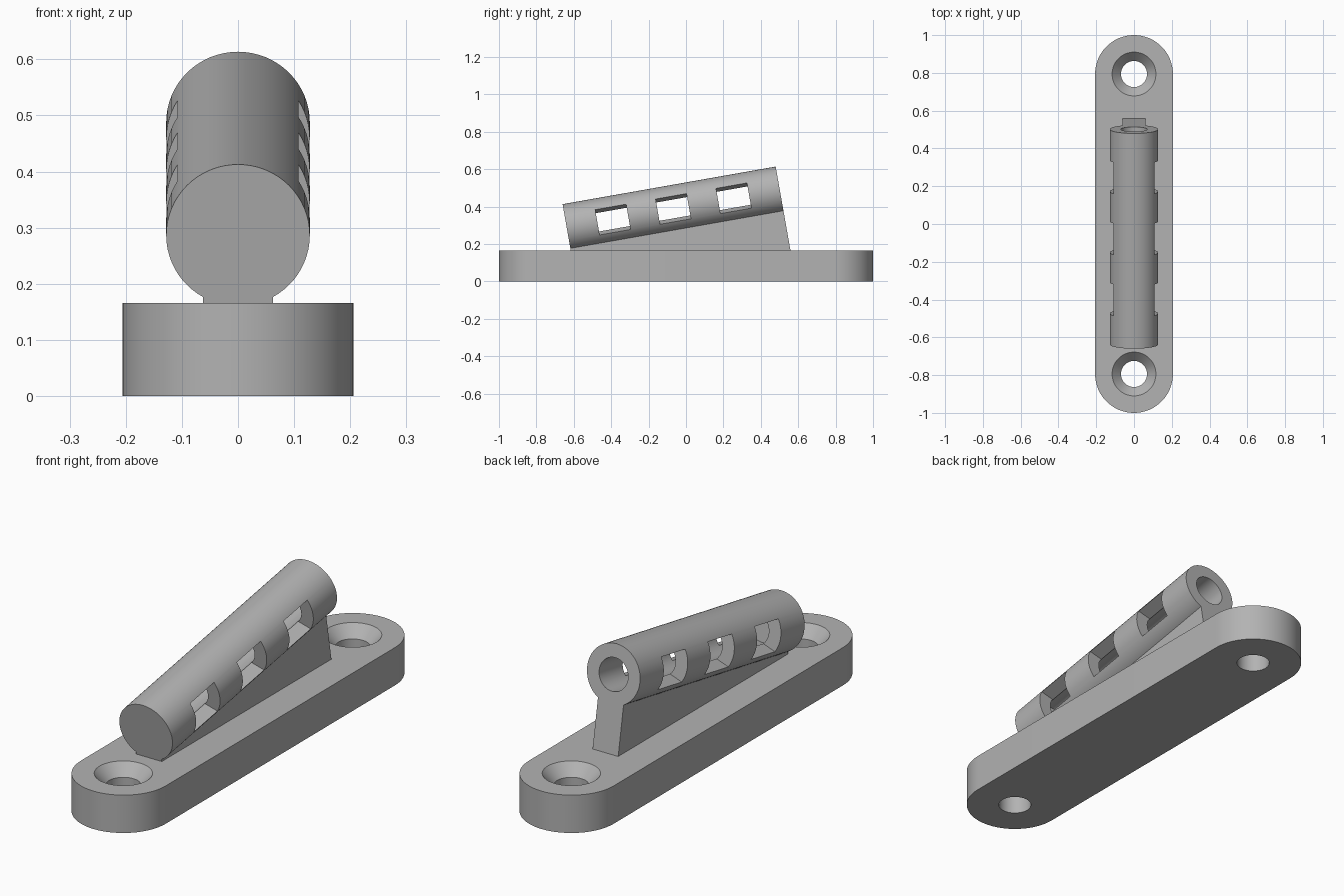
import bpy, bmesh, math
from mathutils import Matrix, Vector

if "Cube" in bpy.data.objects:
    bpy.data.objects.remove(bpy.data.objects["Cube"], do_unlink=True)

grey = bpy.data.materials.new("plain_grey")
grey.use_nodes = True
grey.diffuse_color = (0.45, 0.45, 0.45, 1)
grey.node_tree.nodes["Principled BSDF"].inputs["Base Color"].default_value = grey.diffuse_color

# Main dimensions
BASE_H, BASE_R, HOLE_Y = 0.166, 0.206, 0.794
TUBE_R, BORE_R, TUBE_L = 0.128, 0.07, 1.157
TILT = math.radians(10)
CENTRE = Vector((0, -0.068, 0.387))
TUBE_FRAME = Matrix.Translation(CENTRE) @ Matrix.Rotation(TILT, 4, 'X')


def finish(name, bm, frame=Matrix()):
    bmesh.ops.recalc_face_normals(bm, faces=bm.faces)
    mesh = bpy.data.meshes.new(name)
    bm.to_mesh(mesh)
    bm.free()
    mesh.transform(frame)
    mesh.materials.append(grey)
    obj = bpy.data.objects.new(name, mesh)
    bpy.context.collection.objects.link(obj)
    return obj


def prism(name, points, offset, frame=Matrix()):
    """Extrude a planar outline by the offset."""
    bm = bmesh.new()
    face = bm.faces.new([bm.verts.new(p) for p in points])
    side = bmesh.ops.extrude_face_region(bm, geom=[face])["geom"]
    bmesh.ops.translate(bm, vec=offset, verts=[v for v in side if isinstance(v, bmesh.types.BMVert)])
    return finish(name, bm, frame)


def lathe(name, profile, frame=Matrix(), sides=64):
    """Stack rings of (radius, height) about z and cap both ends."""
    bm = bmesh.new()
    rings = [[bm.verts.new((r * math.cos(math.tau * i / sides), r * math.sin(math.tau * i / sides), z))
              for i in range(sides)] for r, z in profile]
    for a, b in zip(rings, rings[1:]):
        for i in range(sides):
            j = (i + 1) % sides
            bm.faces.new((a[i], a[j], b[j], b[i]))
    bm.faces.new(rings[0])
    bm.faces.new(rings[-1])
    return finish(name, bm, frame)


def select_only(obj):
    bpy.ops.object.select_all(action='DESELECT')
    obj.select_set(True)
    bpy.context.view_layer.objects.active = obj


def cut(obj, cutters):
    select_only(obj)
    for cutter in cutters:
        mod = obj.modifiers.new("cut", 'BOOLEAN')
        mod.operation, mod.solver, mod.object = 'DIFFERENCE', 'EXACT', cutter
        bpy.ops.object.modifier_apply(modifier=mod.name)
        bpy.data.objects.remove(cutter, do_unlink=True)


def smooth(obj):
    select_only(obj)
    bpy.ops.object.shade_smooth_by_angle(angle=math.radians(25))


# Base plate with round ends and two countersunk screw holes
outline = []
for end in (1, -1):
    for i in range(33):
        a = math.pi * i / 32
        outline.append((end * BASE_R * math.cos(a), end * (HOLE_Y + BASE_R * math.sin(a)), 0))
base = prism("base_plate", outline, (0, 0, BASE_H))
screw_profile = [(0.069, -0.05), (0.069, BASE_H - 0.05), (0.116, BASE_H), (0.116, BASE_H + 0.05)]
cut(base, [lathe("screw_cutter", screw_profile, Matrix.Translation((0, y, 0)))
           for y in (-HOLE_Y, HOLE_Y)])
smooth(base)

# Tilted tube, closed at the front and bored from the back
along = TUBE_FRAME @ Matrix.Rotation(-math.pi / 2, 4, 'X')
half = TUBE_L / 2
tube = lathe("tube", [(TUBE_R, -half), (TUBE_R, half)], along)
cutters = [lathe("bore_cutter", [(BORE_R, -half + 0.1), (BORE_R, half + 0.05)], along)]

# Three side windows that narrow towards the middle of the tube
W = 0.168
for u in (-0.328, 0, 0.328):
    shape = [(-0.15, -0.082), (0, -0.034), (0.15, -0.082), (0.15, 0.082), (0, 0.034), (-0.15, 0.082)]
    cutters.append(prism("window_cutter", [(x, u - W / 2, z) for x, z in shape], (0, W, 0), TUBE_FRAME))
cut(tube, cutters)
smooth(tube)

# Support web from the tube down into the base, flush with both tube ends
def foot(u):
    return (BASE_H - 0.006 - CENTRE.z - u * math.sin(TILT)) / math.cos(TILT)

web = [(-half, -0.1), (half, -0.1), (half, foot(half)), (-half, foot(-half))]
prism("support_web", [(-0.062, u, v) for u, v in web], (0.124, 0, 0), TUBE_FRAME)
